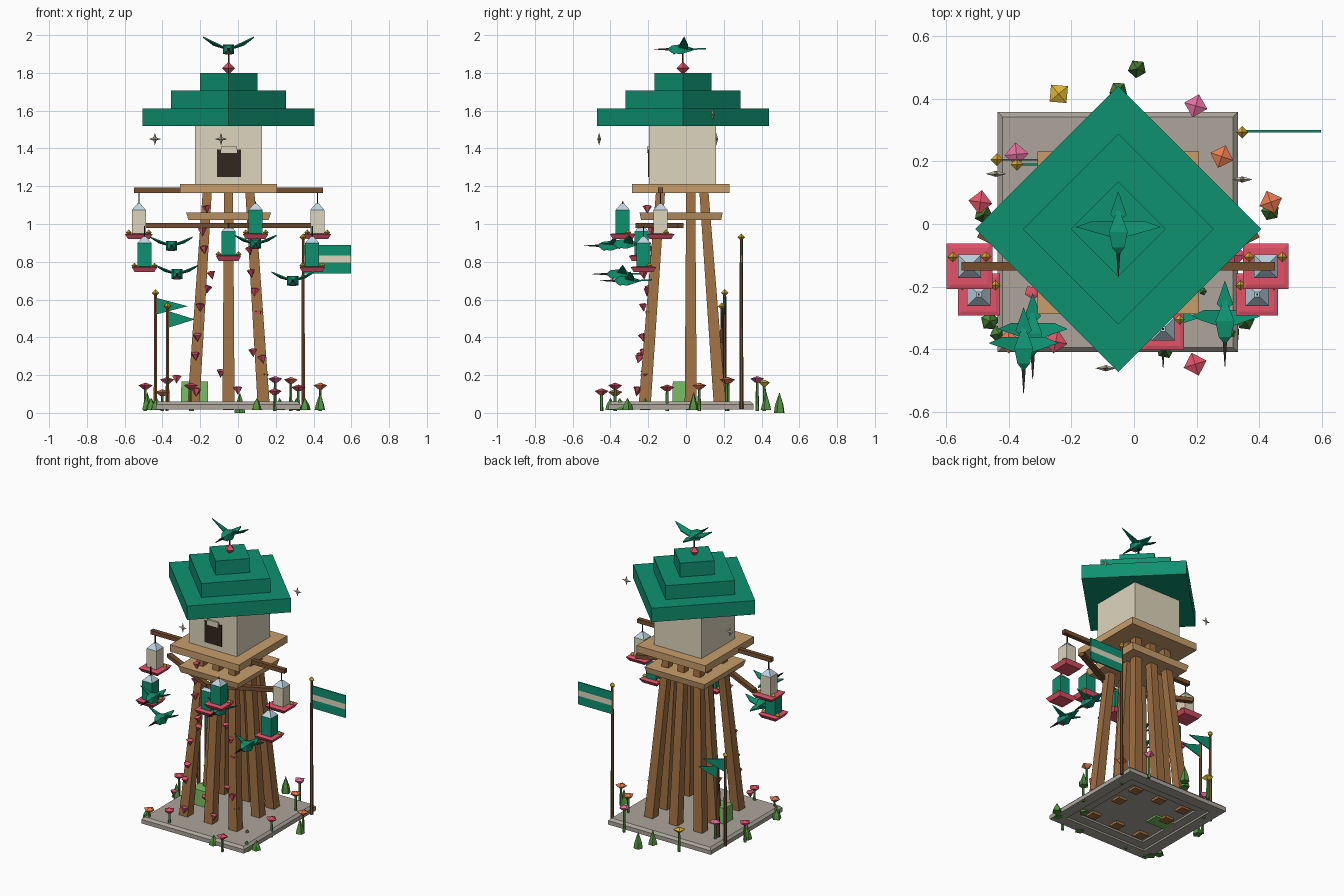
import bpy, bmesh, math
from mathutils import Matrix, Vector

if "Cube" in bpy.data.objects:
    bpy.data.objects.remove(bpy.data.objects["Cube"])

def lin(c):
    return c / 12.92 if c <= 0.04045 else ((c + 0.055) / 1.055) ** 2.4

MATS = {}
for key, rgb in dict(green=(14, 145, 112), cream=(222, 213, 188), tan=(200, 158, 108), wood=(160, 112, 66),
                     brown=(118, 80, 48), red=(225, 82, 104), stone=(172, 165, 155), dark=(52, 38, 30),
                     glass=(190, 212, 225), gold=(220, 178, 50), leaf=(84, 146, 64), moss=(120, 190, 100),
                     orange=(232, 122, 80), pink=(228, 110, 160), black=(40, 40, 38), spark=(205, 198, 172)).items():
    m = bpy.data.materials.new(key)
    m.diffuse_color = [lin(v / 255) for v in rgb] + [1]
    m.use_nodes = True
    m.node_tree.nodes["Principled BSDF"].inputs["Base Color"].default_value = m.diffuse_color
    MATS[key] = m

def finish(name, bm, mat):
    bmesh.ops.remove_doubles(bm, verts=bm.verts, dist=1e-5)
    bmesh.ops.recalc_face_normals(bm, faces=bm.faces)
    me = bpy.data.meshes.new(name)
    bm.to_mesh(me)
    bm.free()
    me.materials.append(MATS[mat])
    ob = bpy.data.objects.new(name, me)
    bpy.context.collection.objects.link(ob)
    return ob

def loft(name, mat, loc, rings, n=4, turn=0.0, tilt=None):
    """Stack of n-sided rings (z, half_x, half_y, offset_x, offset_y); n=4 gives axis-aligned boxes."""
    bm = bmesh.new()
    k = 1 / math.cos(math.pi / n) if n == 4 else 1
    rows = []
    for z, hx, hy, *o in rings:
        ox, oy = o if o else (0, 0)
        rows.append([bm.verts.new((ox + k * hx * math.cos(2 * math.pi * (i + .5) / n),
                                   oy + k * hy * math.sin(2 * math.pi * (i + .5) / n), z)) for i in range(n)])
    for a, b in zip(rows, rows[1:]):
        for i in range(n):
            bm.faces.new((a[i], a[(i + 1) % n], b[(i + 1) % n], b[i]))
    for row, ring in ((rows[0], rings[0]), (rows[-1], rings[-1])):
        if ring[1] > 0:
            bm.faces.new(row)
    M = Matrix.Translation(loc) @ Matrix.Rotation(turn, 4, 'Z')
    if tilt:
        M = M @ tilt
    bm.transform(M)
    return finish(name, bm, mat)

def box(name, mat, x, y, z0, z1, hx, hy, turn=0.0):
    return loft(name, mat, (x, y, 0), [(z0, hx, hy), (z1, hx, hy)], turn=turn)

def octa(name, mat, loc, r, h=None, turn=0.785):
    h = h or r
    return loft(name, mat, loc, [(-h, 0, 0), (0, r * .707, r * .707), (h, 0, 0)], turn=turn)

def plate(name, mat, pts, thick=(0, .006, 0)):
    """Thin slab from an outline."""
    bm = bmesh.new()
    t = Vector(thick)
    a = [bm.verts.new(Vector(p) - t / 2) for p in pts]
    b = [bm.verts.new(Vector(p) + t / 2) for p in pts]
    bm.faces.new(a)
    bm.faces.new(b[::-1])
    for i in range(len(a)):
        j = (i + 1) % len(a)
        bm.faces.new((a[i], a[j], b[j], b[i]))
    return finish(name, bm, mat)

CX, CY = -.05, -.02

# Stone base, stepped hollow underneath
loft("base", "stone", (-.052, -.026, 0), [(.042, .25, .25), (.03, .25, .25), (.03, .31, .31), (.018, .31, .31),
                                          (.018, .383, .383), (.045, .383, .383), (.06, .368, .368)])

# Eight leaning posts: corners and side middles
for i in (-1, 0, 1):
    for j in (-1, 0, 1):
        if i or j:
            dy = .045 if j == 0 else 0
            loft("tower_post", "wood", (CX, CY, 0), [(.025, .032, .032, i * .187, j * .2 + dy),
                                                     (1.17, .024, .024, i * .113, j * .115 + dy)])

# Platforms
loft("lower_platform", "tan", (CX, -.026, 0), [(1.02, .212, .212), (1.062, .225, .22)])
box("upper_platform", "tan", CX, -.028, 1.165, 1.212, .257, .259)

# House with doorway
box("house", "cream", CX, -.018, 1.212, 1.525, .178, .178)
box("doorway", "dark", -.047, -.197, 1.25, 1.395, .064, .004)
box("doorway_lintel", "cream", -.047, -.2, 1.375, 1.41, .042, .006)

# Three-tier diamond roof
for z0, z1, r in ((1.518, 1.612, .456), (1.612, 1.706, .304), (1.706, 1.8, .152)):
    box("roof_tier", "green", CX, -.016, z0, z1, r * .7071, r * .7071, math.pi / 4)

# Hanging beams
box("upper_beam", "brown", CX, -.135, 1.165, 1.192, .5, .014)
for s in (-1, 1):
    a = math.atan2(.22, s * .44)
    box("lower_beam", "brown", CX + s * .22, -.14, .98, 1.006, .25, .016, a)

# Lantern feeders on trays
def lantern(x, y, z, mat, top, hw=.073):
    loft("lantern_tray", "red", (x, y, z), [(0, hw * .78, hw * .78), (.026, hw, hw), (.03, hw * .8, hw * .8)])
    box("lantern_body", mat, x, y, z + .028, z + .155, .037, .037)
    loft("lantern_cap", "glass", (x, y, z), [(.155, .037, .037), (.188, .008, .008)])
    box("lantern_wire", "black", x, y, z + .185, top, .003, .003)
    for s in (-1, 1):
        octa("lantern_port", "gold", (x + s * .053, y + .03, z + .035), .016)

for x in (-.525, .42):
    lantern(x, -.135, .92, "cream", 1.17)
for x in (-.495, .393):
    lantern(x, -.225, .745, "green", .99, .067)
lantern(.093, -.335, .92, "green", 1.12, .067)
lantern(CX, -.235, .805, "green", 1.0, .067)

# Small birds, beak toward the front
def bird(x, y, z, span, lift):
    lay = Matrix.Rotation(-math.pi / 2, 4, 'X')
    loft("bird_body", "green", (x, y, z), [(-.085, 0, 0), (-.06, .02, .02), (-.01, .03, .026), (.07, 0, 0)], tilt=lay)
    loft("bird_throat", "red", (x, y, z - .008), [(-.075, 0, 0), (-.048, .018, .02), (-.02, 0, 0)], tilt=lay)
    loft("bird_beak", "black", (x, y, z), [(-.155, .001, .001), (-.07, .007, .007)], tilt=lay)
    plate("bird_tail", "green", [(x, y + .02, z), (x - .026, y + .045, z), (x, y + .12, z + .004),
                                 (x + .026, y + .045, z)], (0, 0, .008))
    for s in (-1, 1):
        plate("bird_wing", "green", [(x + s * .01, y - .03, z + .005), (x + s * span, y + .005, z + lift),
                                     (x + s * span * .6, y + .025, z + lift * .35), (x + s * .01, y + .025, z)],
              (0, 0, .007))

bird(CX, -.015, 1.925, .136, .065)
octa("finial_ball", "red", (CX, -.016, 1.825), .034)
box("finial_stem", "black", CX, -.016, 1.8, 1.92, .004, .004)
for x, y, z in ((-.352, -.385, .885), (-.323, -.34, .735), (.093, -.305, .895), (.29, -.3, .7)):
    bird(x, y, z, .112, .045)

# Blossoms climbing the front posts
for x, z in ((-.165, 1.08), (-.19, .96), (-.18, .865), (-.14, .73), (-.16, .655), (-.2, .56), (-.215, .4),
             (-.225, .3), (-.09, .21), (-.325, .18), (-.05, .19), (-.22, .11), (.07, .74), (.06, .86),
             (.09, .64), (.11, .52), (.08, .32), (.13, .285), (.14, .19), (.0, .12)):
    y = -.245 + .05 * z + .02 * math.sin(40 * z)
    loft("climbing_blossom", "red", (x, y, z), [(-.025, 0, 0), (.015, .026, .022), (.02, .012, .012)], n=5,
         turn=x * 30, tilt=Matrix.Rotation(.3 * math.sin(50 * z), 4, 'X'))

# Flag and pennants on poles
def pole(x, y, top):
    loft("flag_pole", "brown", (x, y, 0), [(.02, .011, .011), (top, .008, .008)], n=6)
    octa("pole_knob", "gold", (x, y, top), .02)

pole(.345, .293, .93)
for z0, z1, m in ((.738, .795, "green"), (.795, .832, "cream"), (.832, .888, "green")):
    box("flag_stripe", m, .472, .296, z0, z1, .125, .004)
for x, y, top, tip in ((-.437, .205, .635, .17), (-.373, .19, .565, .145)):
    pole(x, y, top)
    plate("pennant", "green", [(x, y, top - .025), (x + tip, y, top - .07), (x, y, top - .115)])

# Floating four-point sparkles
for x, y, z in ((-.44, .16, 1.45), (.345, .142, 1.58), (-.09, -.46, 1.45)):
    bm = bmesh.new()
    rim = [bm.verts.new((x + r * math.cos(i * math.pi / 4), y, z + r * math.sin(i * math.pi / 4)))
           for i in range(8) for r in ((.033 if i % 2 == 0 else .011),)]
    for s in (-1, 1):
        c = bm.verts.new((x, y + s * .01, z))
        for i in range(8):
            bm.faces.new((c, rim[i], rim[(i + 1) % 8]))
    finish("sparkle", bm, "spark")

# Flowers
for x, y, z, m in ((-.24, .415, .155, "gold"), (.197, .377, .175, "pink"), (.28, .215, .17, "orange"),
                   (-.375, .222, .17, "pink"), (-.49, .07, .14, "red"), (.436, .07, .14, "orange"),
                   (.195, -.447, .11, "red"), (-.25, -.375, .14, "red"), (-.4, -.375, .105, "orange"),
                   (.32, -.1, .13, "red")):
    loft("flower_stem", "leaf", (x, y, 0), [(.01, .01, .01), (z, .007, .007)], n=5)
    loft("flower_head", m, (x, y, z), [(-.015, .008, .008), (.006, .027, .027), (.02, 0, 0)], turn=x * 9 + y * 5)

# Grass tufts and a mossy block
for x, y in ((.01, .495), (-.05, .425), (-.46, -.31), (.355, -.31), (.22, -.215), (.435, .04), (-.48, .03),
             (.1, -.4), (-.43, -.35), (.31, -.35)):
    loft("grass_tuft", "leaf", (x, y, 0), [(.0 if y > .45 else .015, .03, .03), (.04, .024, .024),
                                          (.11 if y > -.2 else .08, 0, 0)], n=5, turn=x * 20)
loft("moss_block", "moss", (-.23, -.025, 0), [(.03, .072, .047), (.165, .07, .045)])
